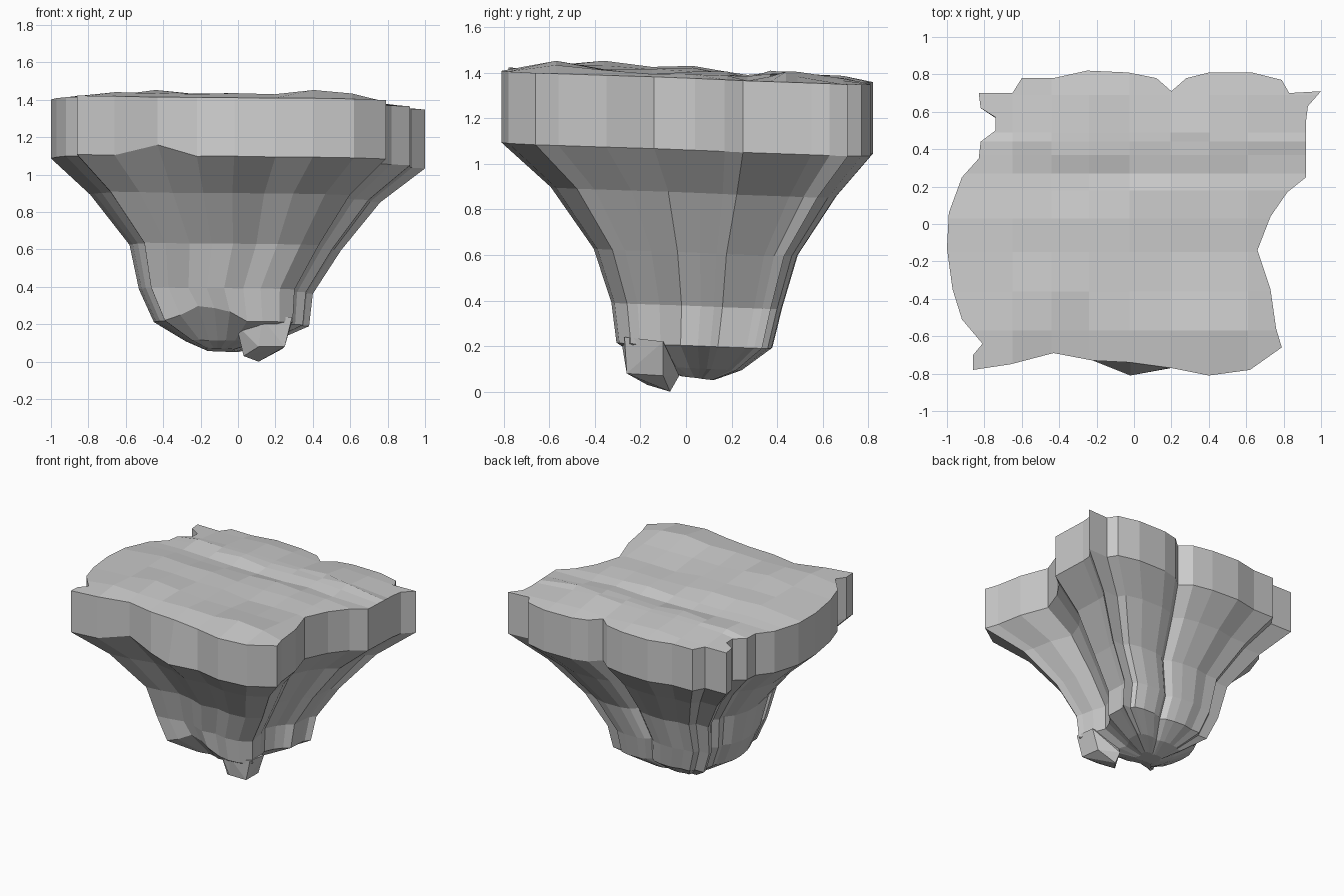
import bpy, bmesh, math, random
from mathutils import Vector

if "Cube" in bpy.data.objects:
    bpy.data.objects.remove(bpy.data.objects["Cube"])

random.seed(4)

# Ragged rim outline seen from above, counter-clockwise from front left
OUTLINE = [
    (-.86, -.78), (-.66, -.75), (-.43, -.69), (-.22, -.73), (-.02, -.81), (.2, -.77),
    (.4, -.81), (.62, -.78), (.79, -.66), (.76, -.56), (.73, -.35), (.66, -.14),
    (.73, .04), (.82, .17), (.92, .25), (.92, .55), (.93, .63), (1, .71), (.83, .7),
    (.79, .77), (.63, .81), (.4, .81), (.28, .78), (.2, .71), (.12, .78), (-.03, .81),
    (-.25, .82), (-.43, .78), (-.6, .78), (-.65, .7), (-.83, .7), (-.82, .62),
    (-.74, .57), (-.74, .5), (-.82, .44), (-.83, .35), (-.92, .25), (-.99, .06),
    (-1, -.13), (-.97, -.35), (-.92, -.51), (-.81, -.64), (-.86, -.7)]

# Rings from rim down: height, x scale, y scale, x shift, y shift
RINGS = [
    (1.385, 1, 1, 0, 0), (1.07, 1, 1, 0, 0), (.88, .775, .77, -.015, .03),
    (.615, .565, .55, -.015, .04), (.38, .465, .46, -.065, .045),
    (.205, .415, .42, -.035, .035), (.105, .22, .24, -.06, .05),
    (.062, .09, .09, -.09, .05)]


def tilt(x, y):
    return -.035 * y - .012 * x


def finish(bm, name):
    bmesh.ops.recalc_face_normals(bm, faces=bm.faces[:])
    mesh = bpy.data.meshes.new(name)
    bm.to_mesh(mesh)
    bm.free()
    obj = bpy.data.objects.new(name, mesh)
    bpy.context.collection.objects.link(obj)
    return obj


# Rock body: faceted rings tapering to a rounded tip
bm = bmesh.new()
rings = []
for level, (z, sx, sy, dx, dy) in enumerate(RINGS):
    ring = []
    for i, (x, y) in enumerate(OUTLINE):
        zz = z
        if level:
            zz += tilt(x, y) * max(sx, .3)
        if i == 2 and level == 1:
            zz += .06
        if level == 5 and i in (1, 2, 3, 4):
            zz += (.03, .08, .07, .05)[i - 1]
        yy = y + .07 if level == 0 and i == 4 else y
        ring.append(bm.verts.new((x * sx + dx, yy * sy + dy, zz)))
    rings.append(ring)
n = len(OUTLINE)
for upper, lower in zip(rings, rings[1:]):
    for i in range(n):
        j = (i + 1) % n
        bm.faces.new((upper[j], upper[i], lower[i], lower[j]))
bm.faces.new(rings[-1][::-1])
cap = bm.faces.new(rings[0])
rim = [v.co.copy() for v in rings[0]]

# Cut the flat top into a grid of terrain patches
cuts = [(Vector((x, 0, 0)), Vector((1, 0, 0))) for x in (-.65, -.44, -.24, -.025, .195, .405, .61)]
cuts += [(Vector((0, y, 0)), Vector((0, 1, 0)))
         for y in (-.57, -.36, -.15, .03, .18, .27, .37, .44, .49, .69)]
for co, no in cuts:
    top = [f for f in bm.faces if all(abs(v.co.z - 1.385) < 1e-4 for v in f.verts)]
    edges = {e for f in top for e in f.edges}
    verts = {v for f in top for v in f.verts}
    bmesh.ops.bisect_plane(bm, geom=top + list(edges) + list(verts),
                           dist=.004, plane_co=co, plane_no=no)


# Raise the interior of the top into low stepped ripples
def rim_distance(p):
    best = 9
    for a, b in zip(rim, rim[1:] + rim[:1]):
        d = b - a
        t = max(0, min(1, (p - a).dot(d) / d.length_squared))
        best = min(best, (p - a - d * t).length)
    return best


for v in [v for v in bm.verts if abs(v.co.z - 1.385) < 1e-4]:
    x, y = v.co.x, v.co.y
    inside = min(1, rim_distance(v.co) / .12)
    ripple = .02 + .012 * math.sin(y * 17) + random.uniform(-.012, .014)
    v.co.z += tilt(x, y) + inside * ripple
    if inside > .1:
        v.co.z += .03 * math.exp(-((x - .36) ** 2 + (y + .55) ** 2) / .02)
        v.co.z += .02 * math.exp(-((x + .43) ** 2 + (y + .37) ** 2) / .03)
finish(bm, "rock_island")

# Hanging chunk at the front right of the tip
bm = bmesh.new()
for p in [(-.01, -.2, .2), (.13, -.285, .23), (.29, -.27, .24), (.29, -.1, .22), (.1, -.09, .21),
          (.11, -.07, 0), (.03, -.17, .03), (.11, -.26, .08), (.25, -.26, .08),
          (.24, -.1, .07), (.1, -.03, .07)]:
    bm.verts.new(p)
bmesh.ops.convex_hull(bm, input=bm.verts[:])
finish(bm, "hanging_chunk")
